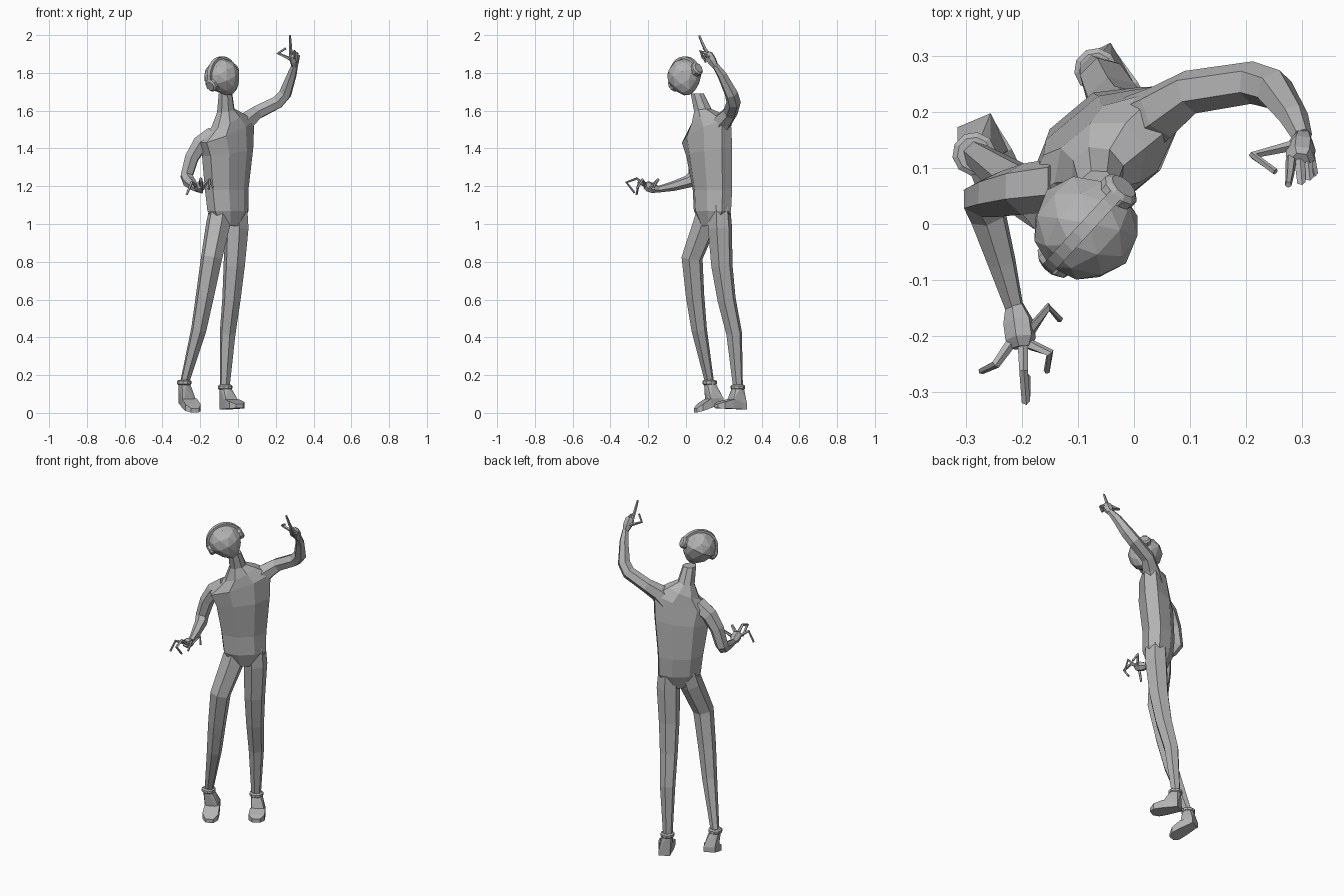
import bpy, bmesh, math
from mathutils import Vector, Matrix

cube = bpy.data.objects.get("Cube")
if cube:
    bpy.data.objects.remove(cube, do_unlink=True)

grey = bpy.data.materials.new("plain grey")
grey.use_nodes = True
grey.diffuse_color = (0.45, 0.45, 0.45, 1)
grey.node_tree.nodes["Principled BSDF"].inputs["Base Color"].default_value = (0.45, 0.45, 0.45, 1)


def finish(name, bm):
    """Turn a bmesh into a flat shaded object."""
    bmesh.ops.recalc_face_normals(bm, faces=bm.faces)
    mesh = bpy.data.meshes.new(name)
    bm.to_mesh(mesh)
    bm.free()
    mesh.materials.append(grey)
    obj = bpy.data.objects.new(name, mesh)
    bpy.context.collection.objects.link(obj)
    return obj


def loft(name, rings):
    """Skin a list of equal point rings and cap both ends."""
    bm = bmesh.new()
    rows = [[bm.verts.new(p) for p in ring] for ring in rings]
    n = len(rows[0])
    for low, high in zip(rows, rows[1:]):
        for i in range(n):
            j = (i + 1) % n
            bm.faces.new((low[i], low[j], high[j], high[i]))
    bm.faces.new(rows[0])
    bm.faces.new(rows[-1])
    return finish(name, bm)


def limb(name, joints, sides=6):
    """Tapered tube through joints given as (x, y, z, radius)."""
    pts = [Vector(j[:3]) for j in joints]
    rings, frame, last = [], None, None
    for i, p in enumerate(pts):
        before = (p - pts[i - 1]).normalized() if i else Vector()
        after = (pts[i + 1] - p).normalized() if i < len(pts) - 1 else Vector()
        t = (before + after).normalized()
        if frame is None:
            frame = t.orthogonal().normalized()
        else:
            frame = last.rotation_difference(t) @ frame
        other, last = t.cross(frame), t
        angles = [math.tau * k / sides for k in range(sides)]
        rings.append([p + joints[i][3] * (frame * math.cos(a) + other * math.sin(a)) for a in angles])
    return loft(name, rings)


def hull(name, points):
    bm = bmesh.new()
    for p in points:
        bm.verts.new(p)
    res = bmesh.ops.convex_hull(bm, input=bm.verts)
    loose = [v for v in bm.verts if not v.link_faces]
    bmesh.ops.delete(bm, geom=loose, context='VERTS')
    return finish(name, bm)


# Torso and neck: turned oval sections (x, y, z, half width, half depth, shoulder tilt)
TURN = math.radians(40)
sections = [
    (-.05, .14, .99, .07, .05, 0), (-.053, .14, 1.07, .118, .078, 0),
    (-.06, .14, 1.18, .125, .082, 0), (-.055, .123, 1.38, .15, .088, .02),
    (-.06, .108, 1.49, .168, .078, .06), (-.06, .105, 1.55, .085, .07, .04),
    (-.065, .09, 1.6, .045, .047, .01), (-.066, .06, 1.69, .036, .034, 0)]
rings = []
for x, y, z, wide, deep, tilt in sections:
    ring = []
    for k in range(8):
        a = math.tau * (k + .5) / 8
        s, d = 1.06 * math.cos(a), 1.06 * math.sin(a)
        ring.append((x + wide * s * math.cos(TURN) - deep * d * math.sin(TURN),
                     y + wide * s * math.sin(TURN) + deep * d * math.cos(TURN), z + tilt * s))
    rings.append(ring)
loft("torso", rings)

# Head: tilted ball narrowing to the chin
left = Vector((.606, .657, .455)).normalized()
up = (Vector((0, 0, 1)) - left * left.z).normalized()
back = up.cross(left)
pose = Matrix((left, back, up)).transposed().to_4x4()
pose.translation = (-.085, -.005, 1.782)
bm = bmesh.new()
bmesh.ops.create_icosphere(bm, subdivisions=2, radius=.096)
for v in bm.verts:
    if v.co.z < 0:
        drop = -v.co.z / .096
        v.co.x *= 1 - .3 * drop
        v.co.y = v.co.y * (1 - .25 * drop) - .02 * drop
        v.co.z *= 1.15
finish("head", bm).matrix_world = pose

# Headphones: a flat band over the crown and a cup on each ear
band = []
for k in range(13):
    a = math.pi * k / 12
    c, s = math.cos(a), math.sin(a)
    band.append([(r * c, w, r * s) for r, w in ((.092, -.012), (.105, -.012), (.105, .012), (.092, .012))])
loft("headband", band).matrix_world = pose
for side, name in ((1, "left_ear_cup"), (-1, "right_ear_cup")):
    cup = limb(name, [(side * .078, 0, -.005, .036), (side * .1, 0, -.005, .036),
                      (side * .108, 0, -.005, .026)], 10)
    cup.matrix_world = pose

# Legs
limb("left_leg", [(-.01, .175, 1.1, .06), (-.008, .18, .98, .066), (-.02, .19, .78, .058),
                  (-.035, .215, .6, .05), (-.055, .255, .42, .043), (-.07, .275, .14, .027)])
limb("right_leg", [(-.09, .125, 1.1, .06), (-.105, .1, 1.0, .066), (-.14, .032, .82, .058),
                   (-.175, .048, .62, .05), (-.208, .07, .44, .042), (-.283, .125, .16, .024)])


# Shoes with rolled cuffs
def shoe(side, ankle, heel, toe):
    ankle, heel, toe = Vector(ankle), Vector(heel), Vector(toe)
    ahead = Vector((toe.x - heel.x, toe.y - heel.y, 0)).normalized()
    across = Vector((-ahead.y, ahead.x, 0))
    mid = heel.lerp(toe, .5)

    def slab(c, wide, high):
        return [c + across * wide * s + Vector((0, 0, z)) for s in (-1, 1) for z in (0, high)]
    ring = [ankle + .032 * (ahead * math.cos(k * math.tau / 8) + across * math.sin(k * math.tau / 8))
            for k in range(8)]
    hull(side + "_shoe_ankle", ring + slab(heel, .032, .03) + slab(mid, .036, .045))
    hull(side + "_shoe_toe", slab(heel, .03, .03) + slab(mid, .042, .05)
         + slab(mid.lerp(toe, .65), .044, .035) + slab(toe, .022, .022))
    x, y, z = ankle
    limb(side + "_cuff", [(x, y, z - .012, .032), (x, y, z - .006, .039),
                          (x, y, z + .008, .039), (x, y, z + .014, .03)], 10)


shoe("left", (-.068, .275, .135), (-.07, .308, .018), (.008, .16, .025))
shoe("right", (-.285, .125, .16), (-.285, .185, .05), (-.228, .05, .002))

# Arms
limb("left_arm", [(.0, .17, 1.49, .06), (.05, .2, 1.55, .05), (.1, .235, 1.59, .04),
                  (.21, .252, 1.645, .038), (.25, .24, 1.69, .036), (.285, .19, 1.79, .026),
                  (.3, .155, 1.84, .018)])
limb("right_arm", [(-.13, .07, 1.47, .05), (-.2, .062, 1.425, .046), (-.245, .052, 1.35, .04),
                   (-.272, .045, 1.255, .036), (-.26, .015, 1.225, .034), (-.235, -.07, 1.2, .026),
                   (-.213, -.15, 1.183, .017)])

# Hands: a palm and jointed fingers
limb("left_palm", [(.3, .155, 1.835, .017), (.298, .137, 1.865, .026),
                   (.296, .118, 1.895, .026), (.296, .112, 1.905, .018)])
limb("right_palm", [(-.213, -.145, 1.183, .017), (-.206, -.175, 1.19, .028),
                    (-.202, -.205, 1.2, .028), (-.2, -.22, 1.203, .018)])
fingers = {
    "left_index": [(.28, .115, 1.9), (.278, .09, 1.95), (.275, .07, 1.998)],
    "left_middle": [(.295, .113, 1.9), (.298, .075, 1.915), (.298, .09, 1.875)],
    "left_ring": [(.308, .115, 1.895), (.312, .083, 1.905), (.31, .1, 1.865)],
    "left_little": [(.312, .125, 1.885), (.32, .09, 1.89), (.316, .105, 1.855)],
    "left_thumb": [(.285, .14, 1.87), (.212, .122, 1.903), (.252, .093, 1.93)],
    "right_index": [(-.185, -.215, 1.205), (-.15, -.23, 1.235), (-.155, -.262, 1.185)],
    "right_middle": [(-.198, -.215, 1.205), (-.197, -.262, 1.24), (-.193, -.315, 1.22), (-.19, -.272, 1.165)],
    "right_little": [(-.218, -.21, 1.2), (-.246, -.25, 1.22), (-.272, -.262, 1.155)],
    "right_thumb": [(-.185, -.19, 1.19), (-.152, -.148, 1.235), (-.132, -.17, 1.195)],
}
for name, path in fingers.items():
    radii = [.01] + [.008] * (len(path) - 2) + [.006]
    limb(name + "_finger", [(*p, r) for p, r in zip(path, radii)], 5)
